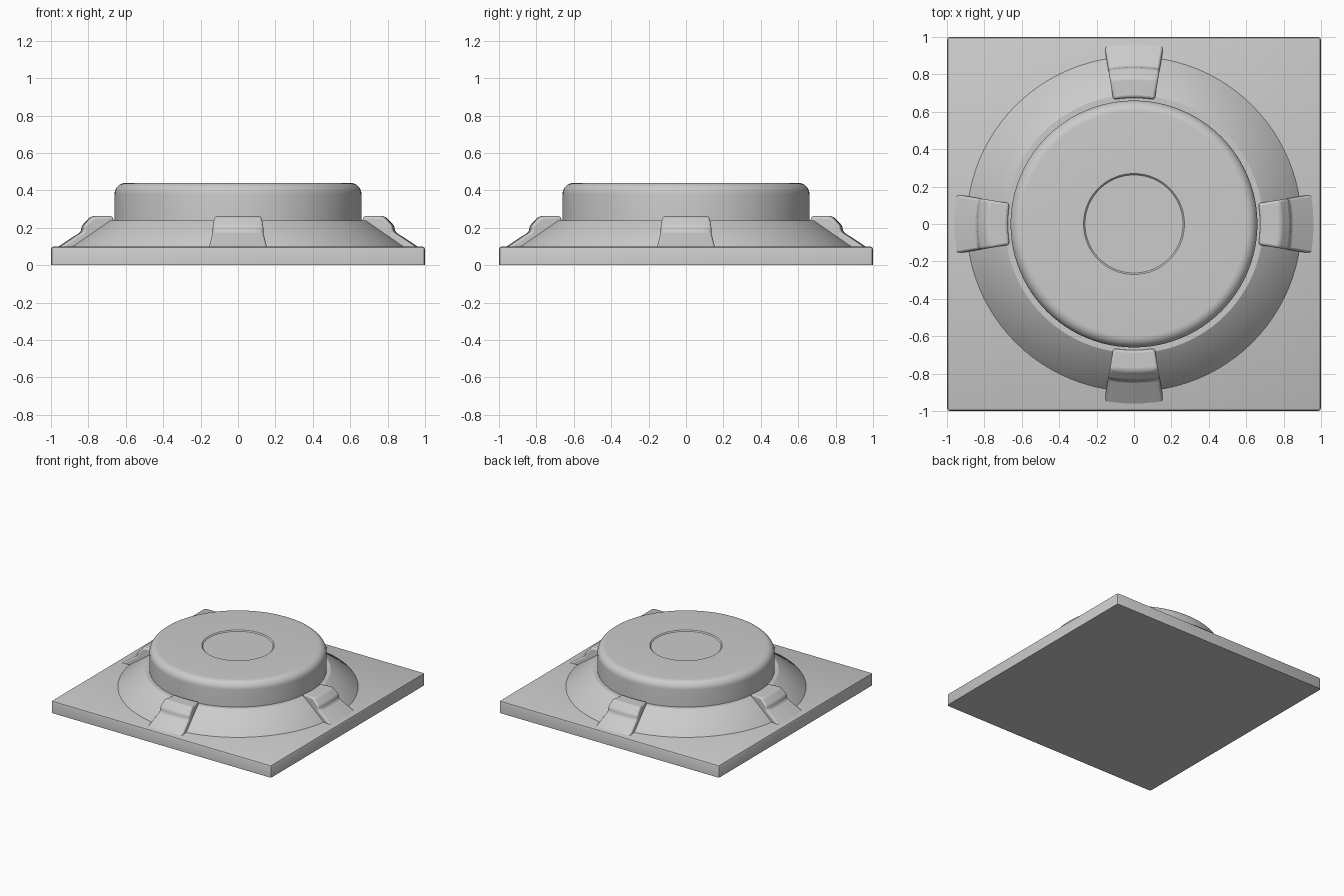
import bpy, bmesh, math

if "Cube" in bpy.data.objects:
    bpy.data.objects.remove(bpy.data.objects["Cube"])


def finish(name, bm, bevel=0, segments=3):
    bmesh.ops.recalc_face_normals(bm, faces=bm.faces)
    mesh = bpy.data.meshes.new(name)
    bm.to_mesh(mesh)
    bm.free()
    ob = bpy.data.objects.new(name, mesh)
    bpy.context.collection.objects.link(ob)
    bpy.ops.object.select_all(action='DESELECT')
    ob.select_set(True)
    bpy.context.view_layer.objects.active = ob
    if bevel:
        m = ob.modifiers.new("bevel", 'BEVEL')
        m.width, m.segments = bevel, segments
        m.limit_method, m.angle_limit = 'ANGLE', math.radians(30)
    bpy.ops.object.shade_smooth_by_angle(angle=math.radians(30))
    return ob


def lathe(name, profile, steps=96):
    """Full revolution of an (r, z) profile, capped at both ends."""
    bm = bmesh.new()
    rings = [[bm.verts.new((r * math.cos(2 * math.pi * i / steps),
                            r * math.sin(2 * math.pi * i / steps), z))
              for i in range(steps)] for r, z in profile]
    for a, b in zip(rings, rings[1:]):
        for i in range(steps):
            j = (i + 1) % steps
            bm.faces.new((a[i], a[j], b[j], b[i]))
    bm.faces.new(rings[0])
    bm.faces.new(rings[-1])
    return finish(name, bm)


def sector(name, profile, centre, half, steps=6, bevel=0.018):
    """Closed (r, z) profile swept through a short arc."""
    bm = bmesh.new()
    cuts = []
    for i in range(steps + 1):
        a = centre - half + 2 * half * i / steps
        cuts.append([bm.verts.new((r * math.cos(a), r * math.sin(a), z)) for r, z in profile])
    n = len(profile)
    for a, b in zip(cuts, cuts[1:]):
        for i in range(n):
            j = (i + 1) % n
            bm.faces.new((a[i], a[j], b[j], b[i]))
    bm.faces.new(cuts[0])
    bm.faces.new(cuts[-1])
    return finish(name, bm, bevel)


# square base plate, softened everywhere but the underside
bm = bmesh.new()
bmesh.ops.create_cube(bm, size=2)
for v in bm.verts:
    v.co.z = 0.1 if v.co.z > 0 else 0
bmesh.ops.bevel(bm, geom=[e for e in bm.edges if max(v.co.z for v in e.verts) > 0.05],
                offset=0.016, segments=2, profile=0.5, affect='EDGES')
finish("base_plate", bm)

# sloping collar
lathe("collar", [(0.90, 0.09), (0.895, 0.1), (0.69, 0.24), (0.5, 0.24)])

# drum with rounded rim and a shallow recessed disc on top
rim = [(0.60 + 0.06 * math.cos(t), 0.38 + 0.06 * math.sin(t))
       for t in (math.pi / 2 * i / 8 for i in range(9))]
lathe("drum", [(0.66, 0.2)] + rim + [(0.27, 0.44), (0.262, 0.432)])

# four clamps around the collar
clamp = [(0.672, 0.20), (0.675, 0.262), (0.785, 0.262), (0.838, 0.208),
         (0.838, 0.180), (0.978, 0.088), (0.86, 0.088)]
for i, side in enumerate(("right", "back", "left", "front")):
    sector("clamp_" + side, clamp, i * math.pi / 2, 0.165)
